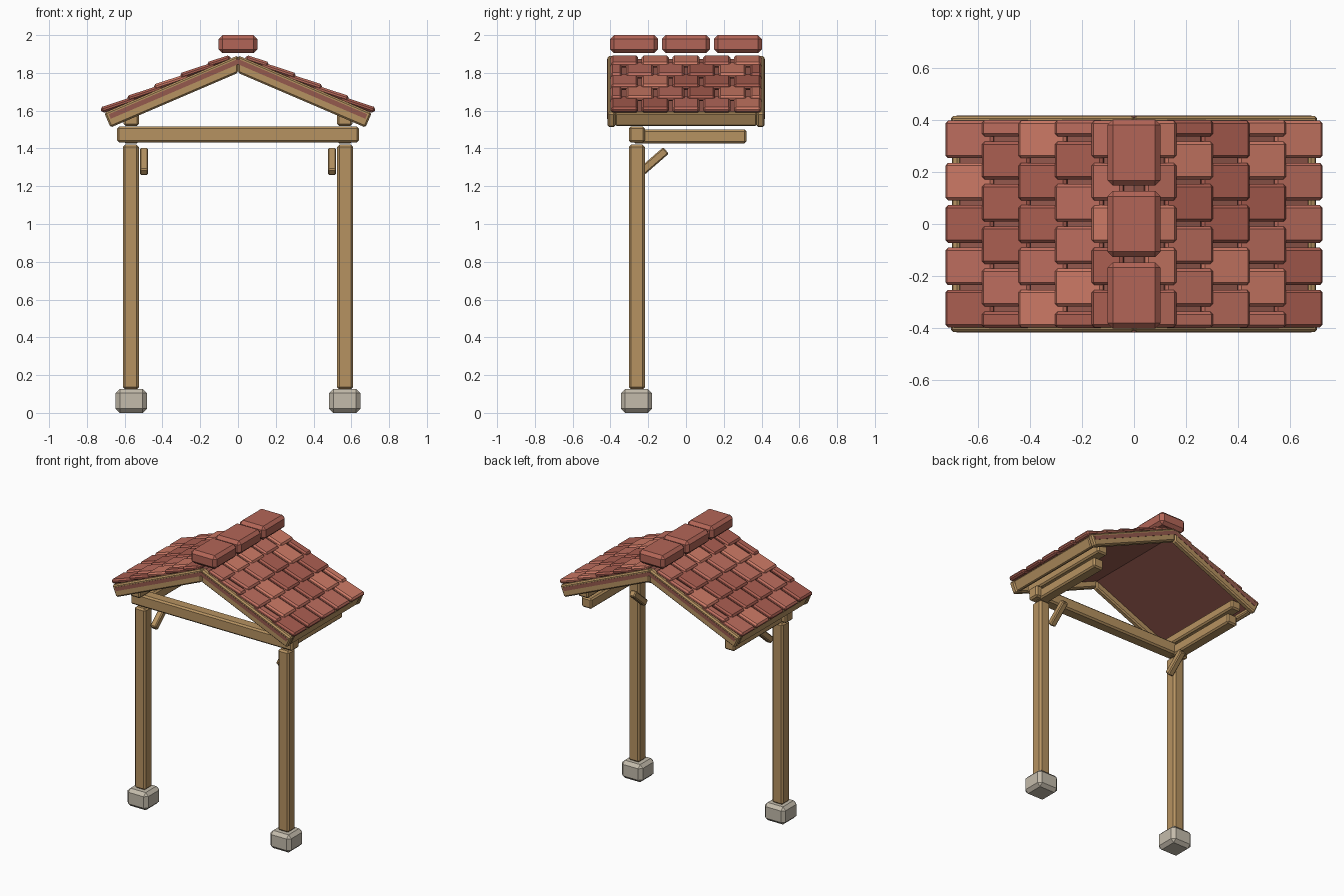
import bpy, bmesh, math, random
from mathutils import Matrix, Vector

if "Cube" in bpy.data.objects:
    bpy.data.objects.remove(bpy.data.objects["Cube"])

random.seed(4)
A = math.radians(23.2)      # roof pitch
APEX = 1.80                 # underside of the roof at the ridge
C, S = math.cos(A), math.sin(A)


def mat(name, r, g, b):
    m = bpy.data.materials.new(name)
    m.diffuse_color = (r, g, b, 1)
    m.use_nodes = True
    m.node_tree.nodes["Principled BSDF"].inputs["Base Color"].default_value = m.diffuse_color
    return m


WOOD = mat("wood", 0.47, 0.29, 0.12)
STONE = mat("stone", 0.55, 0.50, 0.41)
DECK = mat("deck_red", 0.30, 0.10, 0.075)
RIDGE = mat("ridge_red", 0.45, 0.13, 0.095)
TILES = [mat("tile_red_%d" % i, *c) for i, c in enumerate(
    [(0.40, 0.11, 0.08), (0.50, 0.15, 0.11), (0.60, 0.19, 0.13)])]


def finish(bm, name, material, bevel):
    bmesh.ops.recalc_face_normals(bm, faces=bm.faces[:])
    me = bpy.data.meshes.new(name)
    bm.to_mesh(me)
    bm.free()
    ob = bpy.data.objects.new(name, me)
    bpy.context.collection.objects.link(ob)
    me.materials.append(material)
    if bevel:
        m = ob.modifiers.new("chamfer", 'BEVEL')
        m.width, m.segments = bevel, 1
    return ob


def box(name, center, size, material, bevel=0.01, angle=0, axis='Y'):
    bm = bmesh.new()
    bmesh.ops.create_cube(bm, size=1, matrix=Matrix.Diagonal((*size, 1)))
    ob = finish(bm, name, material, bevel)
    ob.matrix_world = Matrix.Translation(center) @ Matrix.Rotation(angle, 4, axis)
    return ob


def on_slope(s, u, v, y=0):
    """Point u down the slope and v above the roof underside, on side s."""
    return Vector((s * (u * C + v * S), y, APEX - u * S + v * C))


def slope_board(name, s, v0, v1, length, y0, y1, material, bevel):
    """Board down one slope, cut vertically at the ridge."""
    prof = [Vector((0, 0, APEX + v0 / C)), on_slope(s, length, v0),
            on_slope(s, length, v1), Vector((0, 0, APEX + v1 / C))]
    bm = bmesh.new()
    face = bm.faces.new([bm.verts.new((p.x, y0, p.z)) for p in prof])
    ext = bmesh.ops.extrude_face_region(bm, geom=[face])
    vs = [e for e in ext["geom"] if isinstance(e, bmesh.types.BMVert)]
    bmesh.ops.translate(bm, verts=vs, vec=(0, y1 - y0, 0))
    return finish(bm, name, material, bevel)


# Front cross beam
box("cross_beam", (0, -0.26, 1.474), (1.28, 0.085, 0.086), WOOD, 0.011)

for s, side in ((-1, "left"), (1, "right")):
    # Footing, post and supporting beams
    box(side + "_footing", (s * 0.565, -0.262, 0.063), (0.165, 0.165, 0.126), STONE, 0.022)
    box(side + "_post", (s * 0.567, -0.26, 0.772), (0.085, 0.085, 1.296), WOOD, 0.012)
    box(side + "_side_beam", (s * 0.565, 0.02, 1.464), (0.08, 0.60, 0.074), WOOD)
    box(side + "_wall_plate", (s * 0.565, 0, 1.552), (0.08, 0.72, 0.066), WOOD)
    box(side + "_brace", (s * 0.498, -0.173, 1.331), (0.044, 0.178, 0.045), WOOD,
        0.007, math.radians(41), 'X')

    # Roof deck, gable boards and eave fascia
    slope_board(side + "_deck", s, 0.042, 0.068, 0.715, -0.418, 0.418, DECK, 0)
    for y, end in ((-0.395, "front"), (0.395, "back")):
        slope_board(side + "_gable_board_" + end, s, 0, 0.085, 0.734,
                    y - 0.021, y + 0.021, WOOD, 0.009)
    box(side + "_fascia", on_slope(s, 0.716, 0.043), (0.032, 0.75, 0.075), WOOD,
        0.007, s * A)

    # Staggered tile courses, from eave to ridge
    for row in range(5):
        low = 0.745 - 0.153 * row
        length = min(0.195, low - 0.005)
        if row % 2 == 0:
            course = [(0.163 * i, 0.145) for i in range(-2, 3)]
        else:
            course = [(0.163 * (i + 0.5), 0.145) for i in range(-2, 2)]
            course += [(-0.369, 0.062), (0.369, 0.062)]
        for y, w in course:
            box(side + "_roof_tile", on_slope(s, low - length / 2, 0.095, y),
                (length, w, 0.032), random.choice(TILES), 0.011,
                s * (A - math.radians(5)))

# Ridge caps
for i in (-1, 0, 1):
    box("ridge_cap", (0, i * 0.275, 1.952), (0.205, 0.255, 0.096), RIDGE, 0.021)
